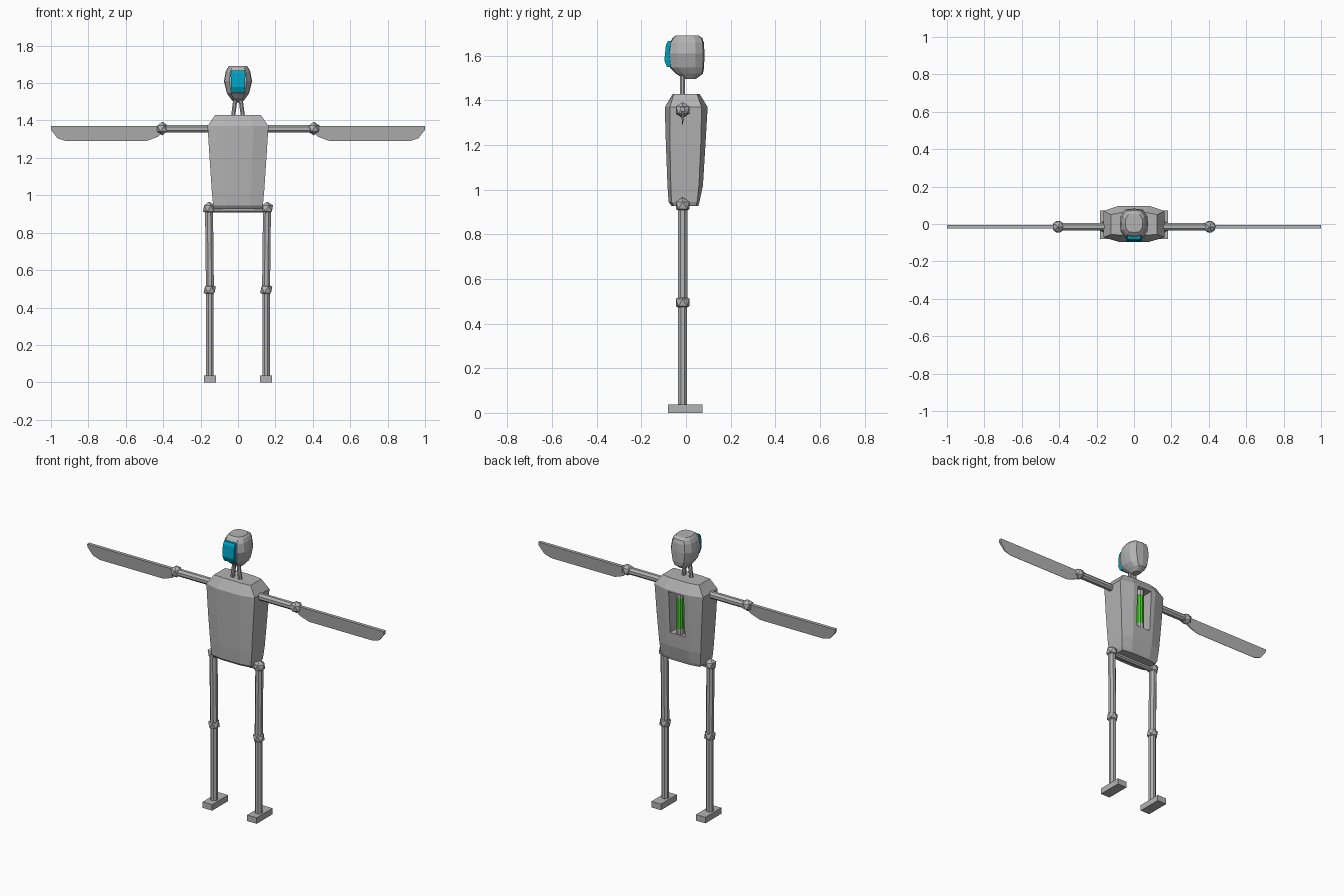
import bpy, bmesh, math
from mathutils import Vector

if "Cube" in bpy.data.objects:
    bpy.data.objects.remove(bpy.data.objects["Cube"])

def material(name, rgb):
    m = bpy.data.materials.new(name)
    m.diffuse_color = (*rgb, 1)
    m.use_nodes = True
    m.node_tree.nodes["Principled BSDF"].inputs["Base Color"].default_value = m.diffuse_color
    return m

GREY = material("metal grey", (0.45, 0.45, 0.45))
CYAN = material("visor cyan", (0.0, 0.36, 0.53))
GREEN = material("energy green", (0.06, 0.6, 0.025))

def finish(name, bm, mat):
    bmesh.ops.recalc_face_normals(bm, faces=bm.faces)
    me = bpy.data.meshes.new(name)
    bm.to_mesh(me)
    bm.free()
    me.materials.append(mat)
    ob = bpy.data.objects.new(name, me)
    bpy.context.collection.objects.link(ob)
    return ob

def loft(name, rings, mat=GREY):
    """Skin a list of equal-length point rings and cap both ends."""
    bm = bmesh.new()
    rows = [[bm.verts.new(p) for p in r] for r in rings]
    n = len(rows[0])
    for a, b in zip(rows, rows[1:]):
        for i in range(n):
            bm.faces.new((a[i], a[(i + 1) % n], b[(i + 1) % n], b[i]))
    bm.faces.new(rows[0])
    bm.faces.new(rows[-1])
    return finish(name, bm, mat)

def box(name, lo, hi, mat=GREY):
    return loft(name, [[(lo[0], lo[1], z), (hi[0], lo[1], z),
                        (hi[0], hi[1], z), (lo[0], hi[1], z)]
                       for z in (lo[2], hi[2])], mat)

def rod(name, a, b, r, mat=GREY, sides=8):
    a, b = Vector(a), Vector(b)
    q = (b - a).to_track_quat('Z', 'Y')
    angles = [2 * math.pi * (i + 0.5) / sides for i in range(sides)]
    return loft(name, [[p + q @ Vector((r * math.cos(t), r * math.sin(t), 0))
                        for t in angles] for p in (a, b)], mat)

def joint(name, pos, r=0.036):
    bm = bmesh.new()
    bmesh.ops.create_icosphere(bm, subdivisions=1, radius=r)
    bmesh.ops.translate(bm, verts=bm.verts, vec=pos)
    return finish(name, bm, GREY)

Y = -0.015  # depth of the limb plane

# Torso: z, half width, front corner, front middle, back corner, back middle
sections = [
    (0.928, 0.125, -0.055, -0.065, 0.045, 0.055),
    (0.945, 0.133, -0.065, -0.078, 0.050, 0.060),
    (1.020, 0.140, -0.068, -0.083, 0.058, 0.076),
    (1.200, 0.152, -0.072, -0.090, 0.066, 0.087),
    (1.370, 0.163, -0.072, -0.095, 0.070, 0.097),
    (1.428, 0.123, -0.055, -0.060, 0.050, 0.062)]
torso = loft("torso", [[(-w * .5, fm, z), (w * .5, fm, z), (w, fc, z), (w, bc, z),
                        (w * .5, bm_, z), (-w * .5, bm_, z), (-w, bc, z), (-w, fc, z)]
                       for z, w, fc, fm, bc, bm_ in sections])

# Recess in the back
cutter = box("recess_cutter", (-0.05, 0.015, 1.105), (0.05, 0.2, 1.36))
cutter.hide_render = True
cut = torso.modifiers.new("recess", 'BOOLEAN')
cut.operation, cut.object, cut.solver = 'DIFFERENCE', cutter, 'EXACT'
bpy.context.view_layer.objects.active = torso
bpy.ops.object.modifier_apply(modifier=cut.name)
bpy.data.objects.remove(cutter)

# Power cell with end caps
rod("power_cell", (0, 0.055, 1.14), (0, 0.055, 1.325), 0.022, GREEN, 10)
rod("cell_cap_lower", (0, 0.055, 1.105), (0, 0.055, 1.14), 0.024, GREY, 10)
rod("cell_cap_upper", (0, 0.055, 1.325), (0, 0.055, 1.36), 0.024, GREY, 10)

# Head: z, half width, front, back
head = [(1.497, 0.022, -0.010, 0.045), (1.520, 0.042, -0.045, 0.076),
        (1.548, 0.060, -0.072, 0.081), (1.610, 0.075, -0.080, 0.083),
        (1.660, 0.066, -0.073, 0.080), (1.680, 0.056, -0.060, 0.073),
        (1.692, 0.046, -0.045, 0.055)]
shape = [(0, -1), (.62, -.93), (.95, -.5), (1, 0), (.95, .5), (.62, .93), (0, 1),
         (-.62, .93), (-.95, .5), (-1, 0), (-.95, -.5), (-.62, -.93)]
loft("head", [[(w * u, (f + b) / 2 + v * (b - f) / 2, z) for u, v in shape]
              for z, w, f, b in head])

# Visor
loft("visor", [[(-w, f, z), (w, f, z), (w, -0.05, z), (-w, -0.05, z)]
               for z, w, f in ((1.55, 0.034, -0.085), (1.58, 0.038, -0.097),
                               (1.65, 0.039, -0.090), (1.667, 0.036, -0.080))], CYAN)

# Hip bar
rod("hip_bar", (-0.155, Y, 0.922), (0.155, Y, 0.922), 0.016)

# Blade outline in x, z
blade = [(0.405, 1.37), (1.0, 1.37), (1.0, 1.35), (0.965, 1.305),
         (0.92, 1.29), (0.49, 1.29), (0.43, 1.312), (0.405, 1.335)]

for s, side in ((-1, "left"), (1, "right")):
    rod(f"neck_rod_{side}", (s * 0.027, Y, 1.415), (s * 0.012, Y, 1.53), 0.012)
    # Arm with a forearm that thins toward its lower edge
    rod(f"upper_arm_{side}", (s * 0.14, Y, 1.356), (s * 0.405, Y, 1.356), 0.022)
    joint(f"elbow_{side}", (s * 0.405, Y, 1.357))
    loft(f"forearm_blade_{side}",
         [[(s * x, Y + k * (0.001 + 0.009 * (z - 1.29) / 0.08), z) for x, z in blade]
          for k in (-1, 1)])
    # Leg
    rod(f"thigh_{side}", (s * 0.155, Y, 0.93), (s * 0.15, Y, 0.495), 0.023)
    rod(f"shin_{side}", (s * 0.15, Y, 0.495), (s * 0.15, Y, 0.03), 0.022)
    joint(f"hip_{side}", (s * 0.155, Y, 0.93))
    joint(f"knee_{side}", (s * 0.151, Y, 0.495))
    x0, x1 = sorted((s * 0.118, s * 0.182))
    box(f"foot_{side}", (x0, -0.08, 0), (x1, 0.073, 0.037))
